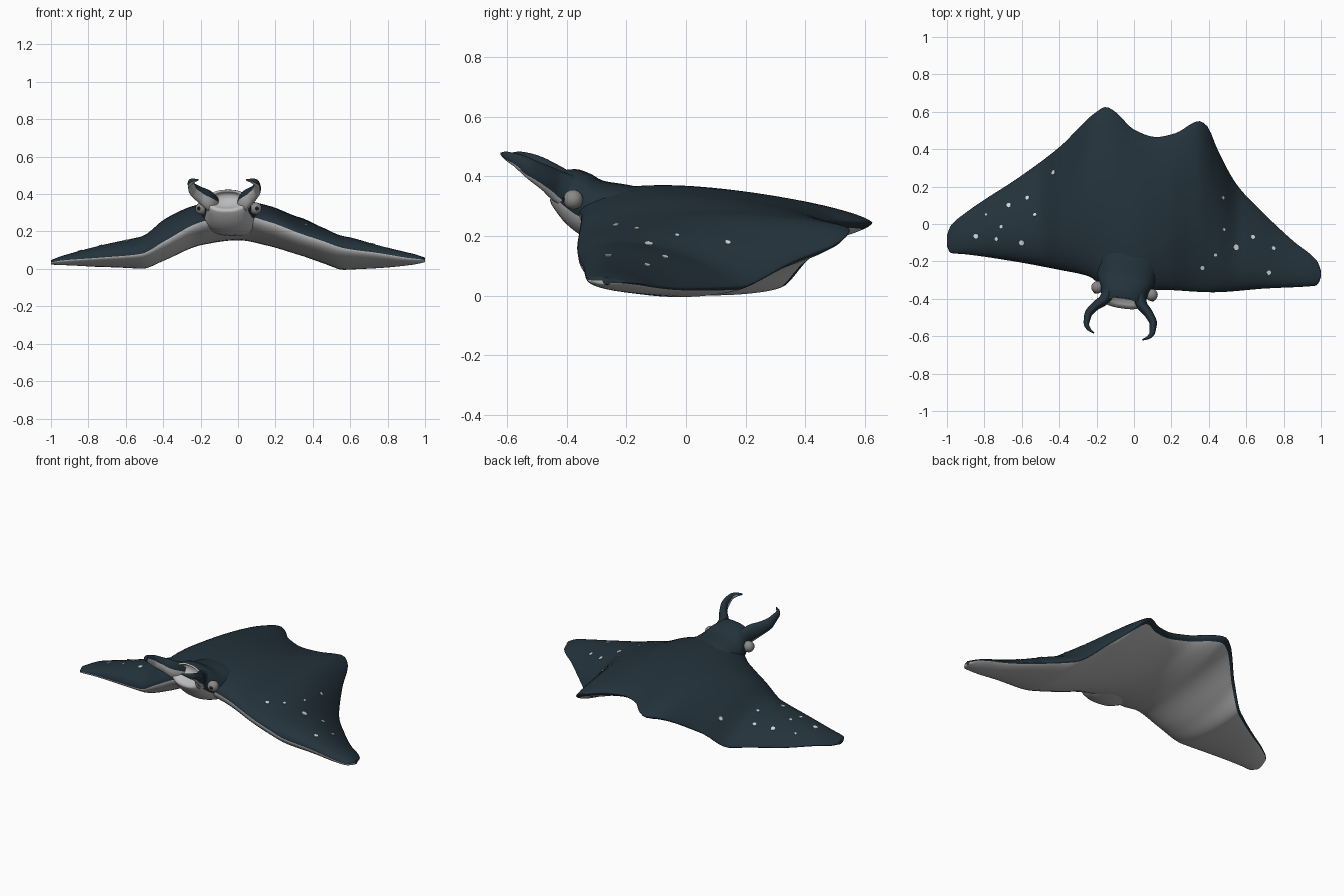
import bpy
import bmesh
import math
from mathutils import Matrix, Vector

if "Cube" in bpy.data.objects:
    bpy.data.objects.remove(bpy.data.objects["Cube"], do_unlink=True)


def material(name, color):
    mat = bpy.data.materials.new(name)
    mat.use_nodes = True
    mat.diffuse_color = (*color, 1)
    mat.node_tree.nodes["Principled BSDF"].inputs["Base Color"].default_value = (*color, 1)
    return mat


navy = material("dark navy skin", (0.017, 0.032, 0.044))
white = material("pale belly", (0.5, 0.5, 0.5))
spot_mat = material("pale spots", (0.6, 0.68, 0.72))
eye_mat = material("grey eye", (0.25, 0.25, 0.25))
pupil_mat = material("black pupil", (0.01, 0.01, 0.012))


def curve(table, x, column=1):
    """Smooth monotone interpolation through the rows of a table."""
    pts = [(row[0], row[column]) for row in table]
    if x <= pts[0][0]:
        return pts[0][1]
    if x >= pts[-1][0]:
        return pts[-1][1]
    rise = [(b[1] - a[1]) / (b[0] - a[0]) for a, b in zip(pts, pts[1:])]

    def slope(k):
        if k == 0 or k == len(pts) - 1:
            return rise[min(k, len(rise) - 1)]
        a, b = rise[k - 1], rise[k]
        return 2 * a * b / (a + b) if a * b > 0 else 0

    k = max(i for i in range(len(rise)) if pts[i][0] <= x)
    h = pts[k + 1][0] - pts[k][0]
    t = (x - pts[k][0]) / h
    blend = t * t * (3 - 2 * t)
    return (pts[k][1] * (1 - blend) + pts[k + 1][1] * blend
            + h * t * (1 - t) * ((1 - t) * slope(k) - t * slope(k + 1)))


def finish(name, bm, mats):
    mesh = bpy.data.meshes.new(name)
    bm.to_mesh(mesh)
    bm.free()
    for mat in mats:
        mesh.materials.append(mat)
    obj = bpy.data.objects.new(name, mesh)
    bpy.context.collection.objects.link(obj)
    for poly in mesh.polygons:
        poly.use_smooth = True
    return obj


def loft(name, rings, is_pale):
    """Skin closed rings, cap the ends and colour faces by a rule."""
    bm = bmesh.new()
    loops = [[bm.verts.new(p) for p in ring] for ring in rings]
    count = len(loops[0])
    faces = []
    for i, (a, b) in enumerate(zip(loops, loops[1:])):
        for j in range(count):
            k = (j + 1) % count
            faces.append((bm.faces.new((a[j], a[k], b[k], b[j])), i, j))
    faces.append((bm.faces.new(loops[0]), 0, 0))
    faces.append((bm.faces.new(loops[-1]), len(rings), 0))
    bmesh.ops.recalc_face_normals(bm, faces=bm.faces[:])
    bm.normal_update()
    for face, i, j in faces:
        face.material_index = int(is_pale(face.normal, i, j))
    return finish(name, bm, [navy, white])


# Disc outline: leading and trailing edges across the span
LEADING = [(-1, -.12), (-.98, -.155), (-.9, -.162), (-.64, -.2), (-.4, -.245), (-.24, -.28),
           (-.17, -.33), (0, -.37), (.14, -.352), (.42, -.365), (.7, -.345), (.97, -.33),
           (.99, -.31), (1, -.28)]
TRAILING = [(-1, -.06), (-.98, -.01), (-.9, .06), (-.6, .26), (-.4, .41), (-.2, .6),
            (-.15, .626), (-.1, .6), (0, .505), (.12, .465), (.22, .485), (.35, .55),
            (.39, .525), (.45, .39), (.55, .21), (.7, .05), (.85, -.09), (.98, -.2), (1, -.25)]
# Span, front seam height, rear seam height, rise above and drop below the seam
SECTION = [(-1, .035, .035, .012, .012), (-.94, .045, .045, .025, .025),
           (-.74, .06, .03, .075, .035), (-.52, .08, .03, .11, .055),
           (-.39, .15, .13, .125, .095), (-.2, .25, .24, .1, .12),
           (0, .29, .25, .095, .12), (.17, .25, .24, .09, .125),
           (.33, .19, .225, .07, .13), (.45, .15, .13, .08, .11),
           (.57, .11, .03, .09, .075), (.75, .085, .025, .06, .05),
           (.94, .055, .04, .03, .025), (1, .05, .045, .012, .012)]


def wing_point(x, t, upper):
    front, back = curve(LEADING, x), curve(TRAILING, x)
    low, high, rise, drop = (curve(SECTION, x, c) for c in (1, 2, 3, 4))
    bulge = max(0, math.sin(math.pi * t ** .75)) ** .65
    z = low + (high - low) * t + (rise if upper else -drop) * bulge
    return Vector((x, front + (back - front) * t, z))


# Body and wings in one skin, navy above and pale below
CHORD = 26
steps = [(1 - math.cos(math.pi * i / CHORD)) / 2 for i in range(CHORD + 1)]
rings = []
for i in range(141):
    x = math.sin(math.pi / 2 * (i / 70 - 1))
    rings.append([wing_point(x, t, True) for t in steps]
                 + [wing_point(x, t, False) for t in steps[-2:0:-1]])
loft("body_and_wings", rings, lambda n, i, j: j >= CHORD + 3)

# The head is turned slightly relative to the frame
TURN = Matrix.Rotation(math.radians(-8), 3, "Z")
AROUND = 32
angles = [2 * math.pi * j / AROUND for j in range(AROUND)]

# Head: distance, top, bottom, half width; the last rings fold into the mouth
HEAD = [(.12, .355, .18, .15), (.2, .372, .175, .165), (.28, .385, .18, .16),
        (.34, .412, .2, .142), (.39, .424, .245, .122), (.425, .423, .3, .112)]
mouth = [(.43, .416, .313, .1), (.41, .41, .325, .085), (.38, .395, .335, .06)]
head_rows = [(d, *(curve(HEAD, d, c) for c in (1, 2, 3)))
             for d in [.12 + .305 * k / 20 for k in range(21)]] + mouth
rings = []
for d, top, bottom, half in head_rows:
    ring = []
    for a in angles:
        s, c = math.sin(a), math.cos(a)
        jut = max(0, d - .3) * .2 * s
        ring.append(TURN @ Vector((half * math.copysign(abs(c) ** .8, c), -d + jut,
                                   (top + bottom) / 2 + (top - bottom) / 2 * s)))
    rings.append(ring)
loft("head", rings, lambda n, i, j: i >= 20 or n.z < -.35)

# Curled head fins: step, side, forward, height, half width, half height
FIN = [(0, .075, .35, .335, .035, .06), (1, .1, .42, .365, .03, .057),
       (2, .145, .465, .398, .024, .045), (3, .176, .515, .43, .02, .036),
       (4, .178, .56, .457, .015, .022), (5, .162, .588, .469, .01, .014),
       (6, .13, .608, .476, .003, .004)]


def fin_center(k, side):
    return Vector((side * curve(FIN, k, 1), -curve(FIN, k, 2), curve(FIN, k, 3)))


for side, label in ((1, "left"), (-1, "right")):
    rings = []
    for k in range(31):
        step = k / 5
        along = fin_center(step + .05, side) - fin_center(step - .05, side)
        across = Vector((along.y, -along.x, 0)).normalized()
        wide, tall = curve(FIN, step, 4), curve(FIN, step, 5)
        rings.append([TURN @ (fin_center(step, side) + across * wide * math.cos(a)
                              + Vector((0, 0, tall * math.sin(a)))) for a in angles])
    inward = TURN @ Vector((-side, -.5, 0)).normalized()
    loft(label + "_head_fin", rings,
         lambda n, i, j: n.z < -.4 or (n.dot(inward) > .3 and n.z < .1))

    # Eye with a forward-looking pupil
    center = Vector((side * .146, -.362, .322))
    look = Vector((side * .35, -.92, .05)).normalized()
    for name, offset, radius, mat in (("eye", 0, .033, eye_mat), ("pupil", .022, .014, pupil_mat)):
        bm = bmesh.new()
        bmesh.ops.create_uvsphere(bm, u_segments=24, v_segments=16, radius=radius)
        bmesh.ops.translate(bm, verts=bm.verts[:], vec=TURN @ (center + look * offset))
        finish(label + "_" + name, bm, [mat])

# Pale spots: thin discs lying on the upper skin
SPOTS = [(-.43, .275, .013), (-.57, .14, .011), (-.67, .1, .013), (-.79, .05, .007),
         (-.53, .05, .009), (-.71, -.015, .009), (-.845, -.065, .013), (-.735, -.08, .01),
         (-.6, -.1, .014), (.475, .14, .009), (.48, -.03, .008), (.545, -.125, .015),
         (.635, -.07, .012), (.745, -.13, .011), (.435, -.165, .009), (.365, -.235, .011),
         (.72, -.26, .012)]


def skin(x, y):
    front, back = curve(LEADING, x), curve(TRAILING, x)
    return wing_point(x, (y - front) / (back - front), True)


bm = bmesh.new()
for x, y, radius in SPOTS:
    e = .01
    normal = (skin(x + e, y) - skin(x - e, y)).cross(skin(x, y + e) - skin(x, y - e))
    turn = normal.to_track_quat("Z", "Y").to_matrix().to_4x4()
    bmesh.ops.create_cone(bm, cap_ends=True, segments=12, radius1=radius, radius2=radius,
                          depth=.006, matrix=Matrix.Translation(skin(x, y)) @ turn)
spots = finish("wing_spots", bm, [spot_mat])
for poly in spots.data.polygons:
    poly.use_smooth = False
